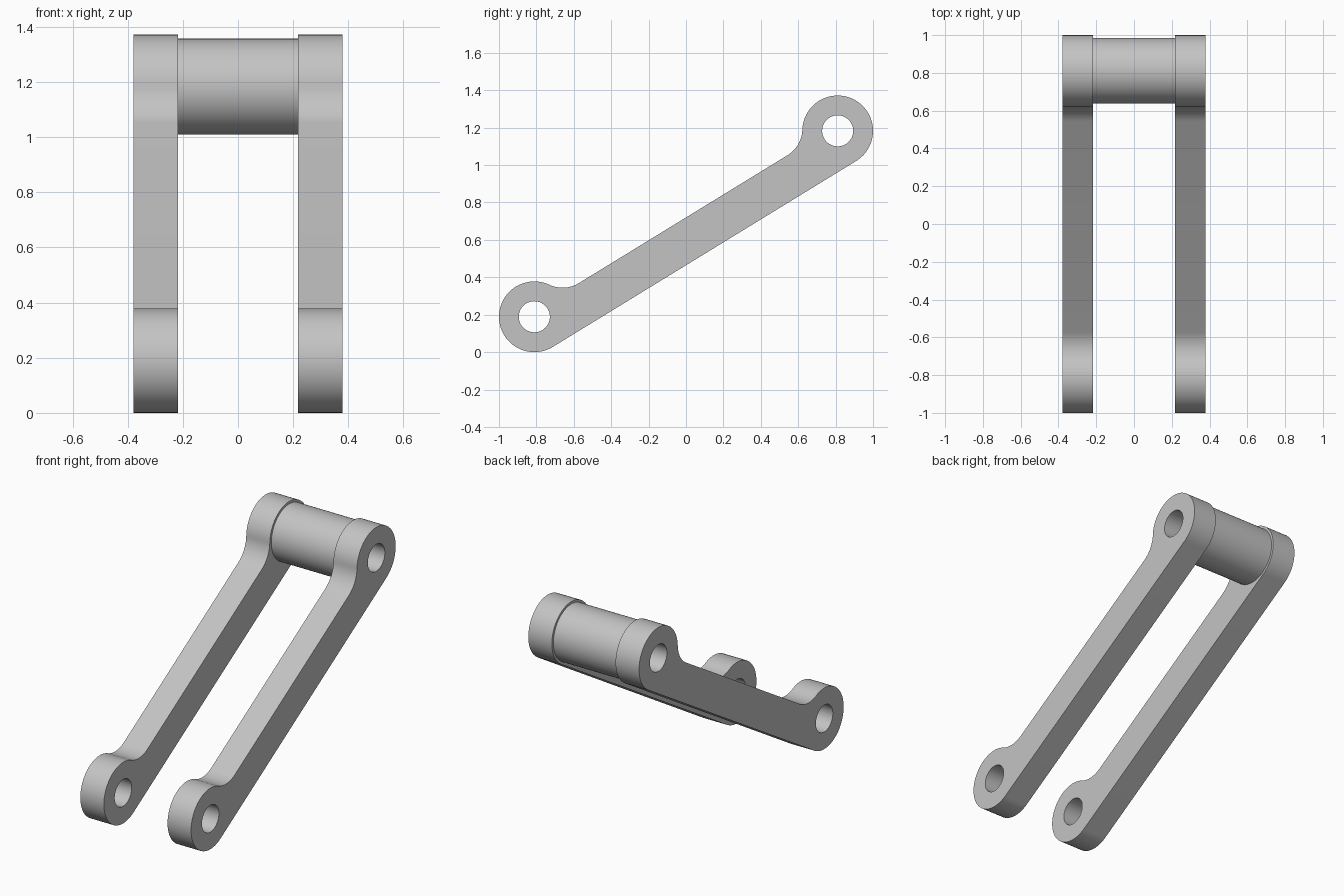
import bpy
import bmesh
from math import atan2, cos, sin, pi, sqrt
from mathutils import Matrix, Vector

if "Cube" in bpy.data.objects:
    bpy.data.objects.remove(bpy.data.objects["Cube"], do_unlink=True)

# Main sizes (y, z plane is the side profile)
LOW, HIGH = Vector((-0.811, 0.189)), Vector((0.811, 1.183))
BOSS_R, BORE_R, TUBE_R, FILLET_R = 0.189, 0.083, 0.174, 0.167
BAR_TOP = 0.029
INNER_X, OUTER_X = 0.218, 0.379

grey = bpy.data.materials.new("plain grey")
grey.use_nodes = True
colour = (0.55, 0.55, 0.55, 1)
grey.diffuse_color = colour
grey.node_tree.nodes["Principled BSDF"].inputs["Base Color"].default_value = colour


def arc(centre, radius, start, end, steps):
    return [centre + radius * Vector((cos(a), sin(a)))
            for a in (start + (end - start) * i / steps for i in range(steps + 1))]


def circle(centre, radius, steps=64):
    return arc(centre, radius, 0, 2 * pi, steps)[:-1]


def plate(name, loops, x0, x1):
    """Solid between x0 and x1 from an outer loop and hole loops."""
    bm = bmesh.new()
    rims = {x0: [], x1: []}
    for loop in loops:
        rings = {x: [bm.verts.new((x, p.x, p.y)) for p in loop] for x in (x0, x1)}
        for i in range(len(loop)):
            a, b = rings[x0][i - 1], rings[x0][i]
            c, d = rings[x1][i], rings[x1][i - 1]
            bm.faces.new((a, b, c, d))
            rims[x0].append(bm.edges.get((a, b)))
            rims[x1].append(bm.edges.get((c, d)))
    for x, edges in rims.items():
        bmesh.ops.triangle_fill(bm, edges=edges, use_beauty=True, normal=(1, 0, 0))
    bmesh.ops.recalc_face_normals(bm, faces=bm.faces[:])
    mesh = bpy.data.meshes.new(name)
    bm.to_mesh(mesh)
    bm.free()
    mesh.materials.append(grey)
    obj = bpy.data.objects.new(name, mesh)
    bpy.context.collection.objects.link(obj)
    bpy.ops.object.select_all(action="DESELECT")
    obj.select_set(True)
    bpy.context.view_layer.objects.active = obj
    bpy.ops.object.shade_smooth_by_angle(angle=pi / 6)
    return obj


# Link outline, drawn along the bar axis, then tilted into place
half = (HIGH - LOW).length / 2
fillet_y = BAR_TOP + FILLET_R
fillet_u = sqrt((BOSS_R + FILLET_R) ** 2 - fillet_y ** 2)
touch = atan2(fillet_y, fillet_u)
right_boss, left_boss = Vector((half, 0)), Vector((-half, 0))
right_fillet = Vector((half - fillet_u, fillet_y))
left_fillet = Vector((fillet_u - half, fillet_y))
outline = (arc(right_boss, BOSS_R, -pi / 2, pi - touch, 48)
           + arc(right_fillet, FILLET_R, -touch, -pi / 2, 14)[1:]
           + arc(left_fillet, FILLET_R, -pi / 2, touch - pi, 14)
           + arc(left_boss, BOSS_R, touch, 3 * pi / 2, 48)[1:])
direction = HIGH - LOW
tilt = Matrix.Rotation(atan2(direction.y, direction.x), 2)
middle = (LOW + HIGH) / 2
outline = [tilt @ p + middle for p in outline]

# Two link arms with a bore at each end
link = [outline, circle(LOW, BORE_R), circle(HIGH, BORE_R)]
plate("left_arm", link, INNER_X, OUTER_X)
plate("right_arm", link, -OUTER_X, -INNER_X)

# Hollow cross tube joining the upper ends
plate("cross_tube", [circle(HIGH, TUBE_R), circle(HIGH, BORE_R)], -INNER_X, INNER_X)
